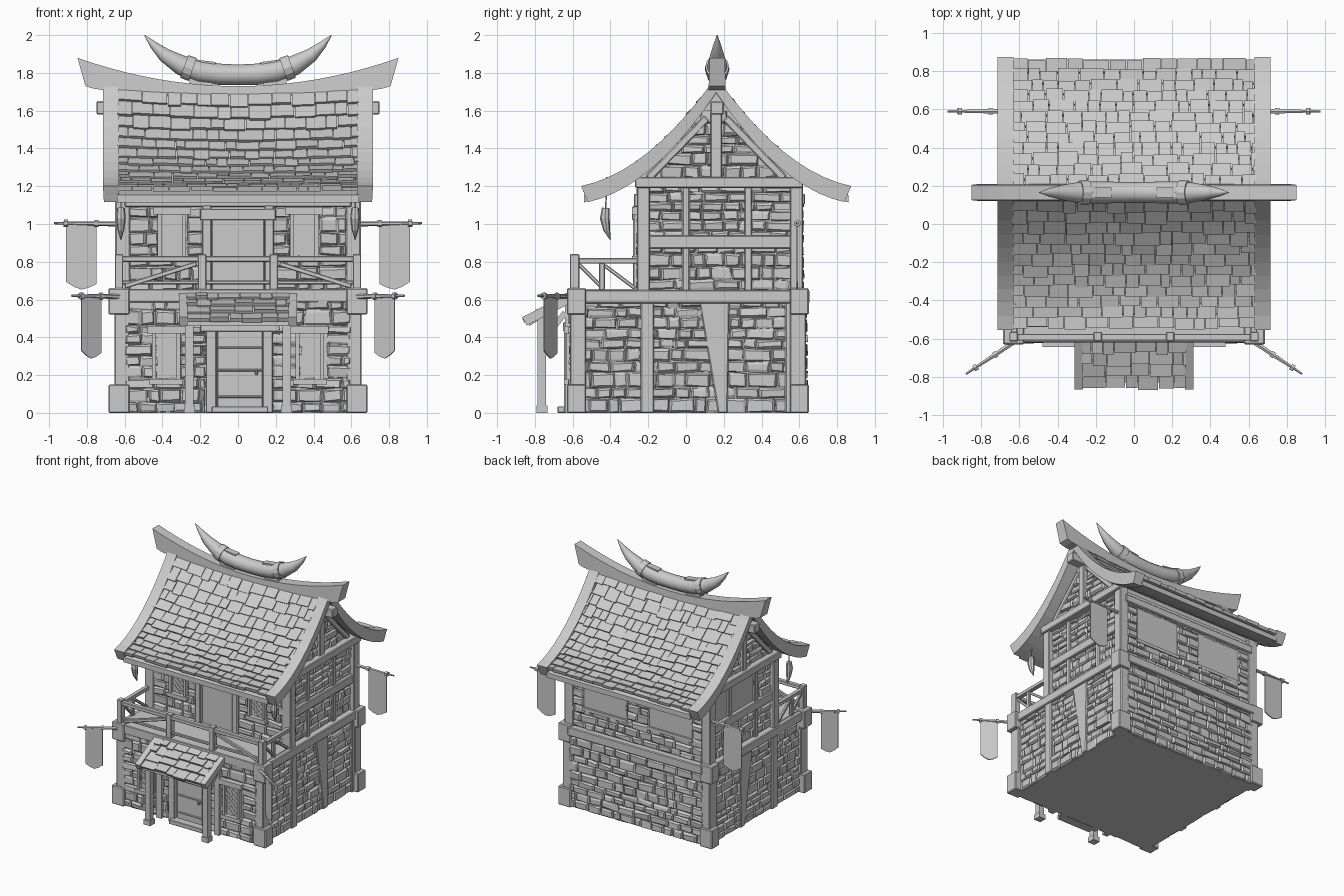
import bpy, bmesh, math, random
from mathutils import Vector, Matrix

random.seed(7)
cube = bpy.data.objects.get("Cube")
if cube:
    bpy.data.objects.remove(cube)

grey = bpy.data.materials.new("plain grey")
grey.use_nodes = True
grey.diffuse_color = (0.6, 0.6, 0.6, 1)
grey.node_tree.nodes["Principled BSDF"].inputs["Base Color"].default_value = (0.6, 0.6, 0.6, 1)
SIDES = (-1, 1)
RIDGE = 0.16


def rnd(a):
    return random.uniform(-a, a)


def finish(bm, name, bevel=0.0, smooth=False):
    bmesh.ops.recalc_face_normals(bm, faces=bm.faces)
    mesh = bpy.data.meshes.new(name)
    bm.to_mesh(mesh)
    bm.free()
    mesh.materials.append(grey)
    ob = bpy.data.objects.new(name, mesh)
    bpy.context.collection.objects.link(ob)
    if bevel:
        mod = ob.modifiers.new("worn_edges", 'BEVEL')
        mod.width, mod.segments = bevel, 1
    if smooth:
        bpy.ops.object.select_all(action='DESELECT')
        ob.select_set(True)
        bpy.context.view_layer.objects.active = ob
        bpy.ops.object.shade_smooth_by_angle(angle=math.radians(40))
    return ob


def loft(bm, rings):
    """Closed skin through matching rings of points."""
    rows = [[bm.verts.new(p) for p in ring] for ring in rings]
    n = len(rows[0])
    for a, b in zip(rows, rows[1:]):
        for i in range(n):
            bm.faces.new((a[i], a[(i + 1) % n], b[(i + 1) % n], b[i]))
    bm.faces.new(rows[0])
    bm.faces.new(rows[-1])


def box(bm, x0, x1, y0, y1, z0, z1):
    loft(bm, [[(x0, y0, z), (x1, y0, z), (x1, y1, z), (x0, y1, z)] for z in (z0, z1)])


def beam(bm, a, b, w, d):
    a, b = Vector(a), Vector(b)
    rot = (b - a).to_track_quat('Z', 'Y').to_matrix().to_4x4()
    size = Matrix.Diagonal((w, d, (b - a).length, 1))
    bmesh.ops.create_cube(bm, size=1, matrix=Matrix.Translation((a + b) / 2) @ rot @ size)


def tube(bm, pts, radii, sides=10):
    pts = [Vector(p) for p in pts]
    rings = []
    for i, p in enumerate(pts):
        d = (pts[min(i + 1, len(pts) - 1)] - pts[max(i - 1, 0)]).normalized()
        side = Vector((0, 1, 0)) if abs(d.y) < 0.9 else Vector((1, 0, 0))
        u = d.cross(side).normalized()
        v = d.cross(u)
        rings.append([p + radii[i] * (u * math.cos(k * math.tau / sides) + v * math.sin(k * math.tau / sides))
                      for k in range(sides)])
    loft(bm, rings)


def stones(bm, start, u, n, width, z0, z1, gaps=(), keep=None):
    """Rough courses of stones on a wall, leaving gaps (u0, u1, z0, z1)."""
    start, u, n, up = Vector(start), Vector(u), Vector(n), Vector((0, 0, 1))
    z = z0
    while z < z1 - 0.015:
        top = min(z + random.uniform(0.045, 0.08), z1)
        holes = sorted(g for g in gaps if g[2] < (z + top) / 2 < g[3])
        x = 0.0
        while x < width - 0.01:
            inside = [g for g in holes if g[0] - 0.001 <= x < g[1]]
            if inside:
                x = inside[0][1]
                continue
            end = min([x + random.uniform(0.06, 0.16), width] + [g[0] for g in holes if g[0] > x])
            if keep is None or keep((x + end) / 2, top):
                rings = []
                for inset, depth in ((0.002, -0.01), (0.003, 0.008), (0.011, 0.018)):
                    lift = rnd(0.005) if depth > 0.01 else 0
                    rings.append([start + u * (a + sa * inset + rnd(0.004)) + up * (max(b + sb * inset + rnd(0.006), 0))
                                  + n * (depth + lift + (rnd(0.004) if depth > 0.01 else 0))
                                  for a, b, sa, sb in ((x, z, 1, 1), (end, z, -1, 1), (end, top, -1, -1), (x, top, 1, -1))])
                loft(bm, rings)
            x = end
        z = top


def roof_z(t):
    k = 0.72 - t
    return 1.20 + 0.194 * k + 0.85 * k * k


def shingles(bm, f, t0, t1, rows, half, sag):
    """Overlapping rows of uneven shingles down the profile f(t) -> (y, z)."""
    step = (t1 - t0) / rows
    for i in range(rows):
        x = -half
        while x < half - 0.01:
            end = min(x + random.uniform(0.05, 0.14), half)
            ta, tb = t0 + i * step, t0 + (i + 1.15) * step + rnd(0.008)
            a, b = Vector(f(ta)), Vector(f(tb))
            d = (b - a).normalized()
            n = Vector((-d.y, d.x)) if d.x > 0 else Vector((d.y, -d.x))
            lift = 0.02 + rnd(0.005)
            ring = (a - n * 0.02, a + n * 0.002, b + n * lift, b - n * 0.005)
            loft(bm, [[(xx, p.x, p.y - sag * (1 - (xx / half) ** 2) * (1 - ta / t1)) for p in ring]
                      for xx in (x + 0.002, end - 0.002)])
            x = end


# Solid wall cores
bm = bmesh.new()
box(bm, -0.62, 0.62, -0.60, 0.62, 0, 0.62)
box(bm, -0.60, 0.60, -0.24, 0.60, 0.6, 1.2)
ts = [-0.42 + 0.07 * i for i in range(13)]
loft(bm, [[(x, RIDGE + t, z) for x, z in ((-0.6, 1.15), (0.6, 1.15), (0.6, roof_z(abs(t)) - 0.07), (-0.6, roof_z(abs(t)) - 0.07))]
          for t in ts])
finish(bm, "wall_cores")

# Stone facing
bm = bmesh.new()
stones(bm, (-0.6, -0.6, 0), (1, 0, 0), (0, -1, 0), 1.2, 0, 0.6,
       [(0.17, 0.29, 0.16, 0.45), (0.43, 0.78, 0, 0.47), (0.93, 1.07, 0.16, 0.45)])
stones(bm, (-0.6, 0.62, 0), (1, 0, 0), (0, 1, 0), 1.2, 0, 0.6)
stones(bm, (-0.58, -0.24, 0), (1, 0, 0), (0, -1, 0), 1.16, 0.65, 1.2,
       [(0.16, 0.31, 0.83, 1.08), (0.42, 0.74, 0.6, 1.08), (0.86, 1.01, 0.83, 1.08)])
stones(bm, (-0.58, 0.6, 0), (1, 0, 0), (0, 1, 0), 1.16, 0.65, 1.16,
       [(0.1, 0.48, 0.82, 1.1), (0.68, 1.06, 0.82, 1.1)])
for s in SIDES:
    stones(bm, (s * 0.62, -0.58, 0), (0, 1, 0), (s, 0, 0), 1.18, 0, 0.6)
    stones(bm, (s * 0.6, -0.22, 0), (0, 1, 0), (s, 0, 0), 0.8, 0.65, 1.2,
           [(0.24, 0.75, 0.94, 1.2)] if s < 0 else ())
    stones(bm, (s * 0.6, -0.24, 0), (0, 1, 0), (s, 0, 0), 0.8, 1.24, 1.62,
           keep=lambda m, z: roof_z(abs(m - 0.4)) - 0.09 > z)
finish(bm, "stone_facing")

# Timber frame
bm = bmesh.new()
for s in SIDES:
    for y, out in ((-0.58, -0.63), (0.60, 0.65)):
        k = -1 if y < 0 else 1
        box(bm, s * 0.575, s * 0.655, y - 0.05 * k, y + 0.035 * k, 0, 0.62)
        box(bm, s * 0.575, s * 0.685, y - 0.05 * k, out, 0, 0.15)
        box(bm, s * 0.575, s * 0.685, y - 0.05 * k, out, 0.52, 0.66)
    for y in (-0.205, 0.56):
        box(bm, s * 0.61, s * 0.65, y - 0.035, y + 0.035, 0, 0.6)
    loft(bm, [[(x, y, z) for y, z in ((0.17, 0), (0.22, 0), (0.23, 0.59), (0.07, 0.59))] for x in (s * 0.61, s * 0.645)])
    box(bm, s * 0.6, s * 0.66, -0.58, 0.6, 0.58, 0.65)
    for y in (-0.225, 0.585):
        box(bm, s * 0.57, s * 0.65, y - 0.035, y + 0.035, 0.62, 1.22)
    for y in (0.0, 0.33):
        box(bm, s * 0.59, s * 0.63, y - 0.02, y + 0.02, 0.64, 1.2)
    box(bm, s * 0.59, s * 0.64, -0.2, 0.56, 0.87, 0.94)
    box(bm, s * 0.58, s * 0.665, -0.27, 0.62, 1.19, 1.25)
    box(bm, s * 0.59, s * 0.64, 0.13, 0.19, 1.24, 1.64)
    box(bm, s * 0.59, s * 0.75, 0.13, 0.2, 1.58, 1.65)
    for k in SIDES:
        beam(bm, (s * 0.61, RIDGE + k * 0.36, 1.24), (s * 0.61, RIDGE + k * 0.05, 1.56), 0.035, 0.04)
    box(bm, s * 0.14, s * 0.19, -0.28, -0.23, 0.64, 1.1)
box(bm, -0.6, 0.6, 0.6, 0.655, 0.58, 0.65)
box(bm, -0.6, 0.6, -0.275, -0.22, 1.09, 1.16)
box(bm, -0.6, 0.6, 0.58, 0.63, 1.1, 1.16)
finish(bm, "timber_frame", 0.006)

# Plain panels on the back and one side
bm = bmesh.new()
for s in SIDES:
    box(bm, s * 0.1, s * 0.48, 0.595, 0.61, 0.82, 1.1)
    box(bm, s * 0.09, s * 0.49, 0.595, 0.625, 0.80, 0.825)
box(bm, -0.61, -0.595, 0.0, 0.55, 0.94, 1.2)
finish(bm, "wall_panels")

# Doors with frames
bm = bmesh.new()
box(bm, -0.11, 0.13, -0.62, -0.59, 0.03, 0.44)
for z in (0.08, 0.22, 0.34):
    box(bm, -0.11, 0.13, -0.626, -0.61, z, z + 0.012)
for x in (-0.17, 0.13):
    box(bm, x, x + 0.055, -0.645, -0.59, 0, 0.45)
box(bm, -0.2, 0.22, -0.65, -0.59, 0.43, 0.48)
box(bm, -0.14, 0.16, -0.68, -0.6, 0, 0.035)
box(bm, 0.09, 0.105, -0.645, -0.61, 0.2, 0.23)
box(bm, -0.14, 0.14, -0.255, -0.23, 0.65, 1.03)
box(bm, -0.2, 0.2, -0.285, -0.23, 1.02, 1.08)
finish(bm, "doors", 0.004)

# Lattice windows
bm = bmesh.new()
for s in SIDES:
    for cx, z0, z1, y in ((0.38, 0.18, 0.42, -0.6), (0.35, 0.83, 1.05, -0.24)):
        c = s * cx
        box(bm, c - 0.06, c + 0.06, y - 0.008, y + 0.01, z0, z1)
        for k in SIDES:
            box(bm, c + k * 0.055, c + k * 0.075, y - 0.035, y, z0, z1)
            for i in range(7):
                zb = z0 - 0.04 + i * 0.04
                lo, hi = max(zb, z0), min(zb + 0.11, z1)
                if hi - lo > 0.02:
                    beam(bm, (c + k * (lo - zb - 0.055), y - 0.012, lo), (c + k * (hi - zb - 0.055), y - 0.012, hi), 0.006, 0.008)
        box(bm, c - 0.1, c + 0.1, y - 0.045, y, z1, z1 + 0.04)
        box(bm, c - 0.09, c + 0.09, y - 0.045, y, z0 - 0.03, z0)
finish(bm, "windows")

# Balcony deck and railing
bm = bmesh.new()
box(bm, -0.63, 0.63, -0.62, -0.23, 0.585, 0.655)
box(bm, -0.64, 0.64, -0.61, -0.575, 0.8, 0.83)
box(bm, -0.62, 0.62, -0.6, -0.58, 0.68, 0.70)
for s in SIDES:
    for x in (0.63, 0.19):
        box(bm, s * x - 0.022, s * x + 0.022, -0.615, -0.565, 0.65, 0.84)
    box(bm, s * 0.61, s * 0.645, -0.6, -0.25, 0.79, 0.82)
    box(bm, s * 0.615, s * 0.64, -0.46, -0.43, 0.65, 0.8)
    beam(bm, (s * 0.22, -0.59, 0.79), (s * 0.6, -0.59, 0.67), 0.025, 0.025)
    beam(bm, (s * 0.628, -0.44, 0.66), (s * 0.628, -0.57, 0.79), 0.02, 0.02)
    beam(bm, (s * 0.628, -0.43, 0.78), (s * 0.628, -0.27, 0.66), 0.02, 0.02)
finish(bm, "balcony", 0.004)

# Main roof: boarding, shingles and bargeboards
for s, side in ((-1, "front"), (1, "back")):
    bm = bmesh.new()
    curve = [0.7 * i / 10 for i in range(11)]
    loft(bm, [[(x, RIDGE + s * t, roof_z(t) - d) for x, d in ((-0.64, 0.09), (0.64, 0.09), (0.64, 0.05), (-0.64, 0.05))]
              for t in curve])
    finish(bm, side + "_roof_boarding")
    bm = bmesh.new()
    shingles(bm, lambda t: (RIDGE + s * t, roof_z(t) - 0.025), 0.02, 0.69, 12, 0.64, 0.025)
    finish(bm, side + "_roof_shingles")
    bm = bmesh.new()
    for k in SIDES:
        loft(bm, [[(k * x, RIDGE + s * (t - lean), roof_z(t) - d)
                   for x, d, lean in ((0.63, 0.085, 0.05 * t), (0.71, 0.085, 0.05 * t), (0.715, 0, 0), (0.63, 0, 0))]
                  for t in [0.715 * i / 10 for i in range(11)]])
    finish(bm, side + "_bargeboards")

# Upswept ridge beam
bm = bmesh.new()
rings = []
for i in range(-10, 11):
    x = i * 0.085
    top = 1.73 + 0.207 * x * x
    low = top - 0.07 - 0.11 * x * x
    xb = x * (0.95 if abs(i) == 10 else 1)
    rings.append([(xb, 0.12, low), (xb, 0.21, low), (x, 0.205, top), (x, 0.125, top)])
loft(bm, rings)
finish(bm, "ridge_beam")

# Great tusk with straps
half = [(0.1, 1.793, 0.056), (0.2, 1.806, 0.058), (0.3, 1.84, 0.053), (0.39, 1.895, 0.037), (0.45, 1.95, 0.02), (0.495, 2.0, 0.002)]
path = [(-x, z, r) for x, z, r in reversed(half)] + [(0, 1.79, 0.054)] + half
bm = bmesh.new()
tube(bm, [(x, 0.165, z) for x, z, r in path], [r for x, z, r in path], 12)
finish(bm, "ridge_tusk", smooth=True)
bm = bmesh.new()
for s in SIDES:
    tube(bm, [(s * 0.24, 0.165, 1.818), (s * 0.285, 0.165, 1.834)], [0.065, 0.063], 12)
    beam(bm, (s * 0.205, 0.165, 1.67), (s * 0.18, 0.165, 1.865), 0.05, 0.125)
finish(bm, "tusk_straps")

# Porch
bm = bmesh.new()
shingles(bm, lambda t: (-0.6 - t, 0.64 - 0.62 * t), 0, 0.24, 4, 0.275, 0)
finish(bm, "porch_shingles")
bm = bmesh.new()
loft(bm, [[(x, y, z) for x in (-0.27, 0.27) for z in ([z0, z0 + 0.02] if x < 0 else [z0 + 0.02, z0])]
          for y, z0 in ((-0.6, 0.60), (-0.83, 0.46))])
for s in SIDES:
    beam(bm, (s * 0.29, -0.6, 0.615), (s * 0.29, -0.855, 0.485), 0.045, 0.05)
    box(bm, s * 0.235, s * 0.28, -0.785, -0.74, 0, 0.51)
    box(bm, s * 0.228, s * 0.287, -0.792, -0.733, 0, 0.04)
    box(bm, s * 0.235, s * 0.28, -0.64, -0.59, 0, 0.59)
    beam(bm, (s * 0.258, -0.76, 0.38), (s * 0.258, -0.64, 0.53), 0.03, 0.03)
box(bm, -0.28, 0.28, -0.785, -0.745, 0.46, 0.50)
finish(bm, "porch_frame")

# Banners on poles
for name, a, b, f0, f1, drop in (("lower", (0.6, -0.6, 0.615), (0.88, -0.785, 0.62), 0.45, 0.82, 0.33),
                                 ("upper", (0.6, 0.59, 1.0), (0.975, 0.59, 1.005), 0.4, 0.83, 0.35)):
    bm = bmesh.new()
    for s in SIDES:
        a2, b2 = (Vector((s * p[0], p[1], p[2])) for p in (a, b))
        tube(bm, [a2, a2.lerp(b2, 0.5), b2], [0.014, 0.012, 0.006], 6)
        n = (b2 - a2).cross(Vector((0, 0, 1))).normalized() * 0.004
        rings = []
        for i, cut in enumerate((0.03, 0.01, 0, 0.015, 0.04)):
            p = a2.lerp(b2, f0 + (f1 - f0) * i / 4)
            low = p - Vector((0, 0, drop - cut))
            rings.append([p - n, p + n, low + n, low - n])
        loft(bm, rings)
        for f in (f0, f1):
            p = a2.lerp(b2, f)
            tube(bm, [p - (b2 - a2) * 0.03, p + (b2 - a2) * 0.03], [0.019, 0.019], 6)
    finish(bm, name + "_banners")

# Small tusks hanging under the eaves
bm = bmesh.new()
for s in SIDES:
    x = s * 0.62
    tube(bm, [(x, -0.42, 1.25), (x, -0.425, 1.07)], [0.004, 0.004], 5)
    tube(bm, [(x, -0.425, 1.085), (x, -0.43, 1.03), (x, -0.42, 0.97), (x, -0.4, 0.915)], [0.02, 0.026, 0.018, 0.002], 8)
finish(bm, "hanging_tusks")
